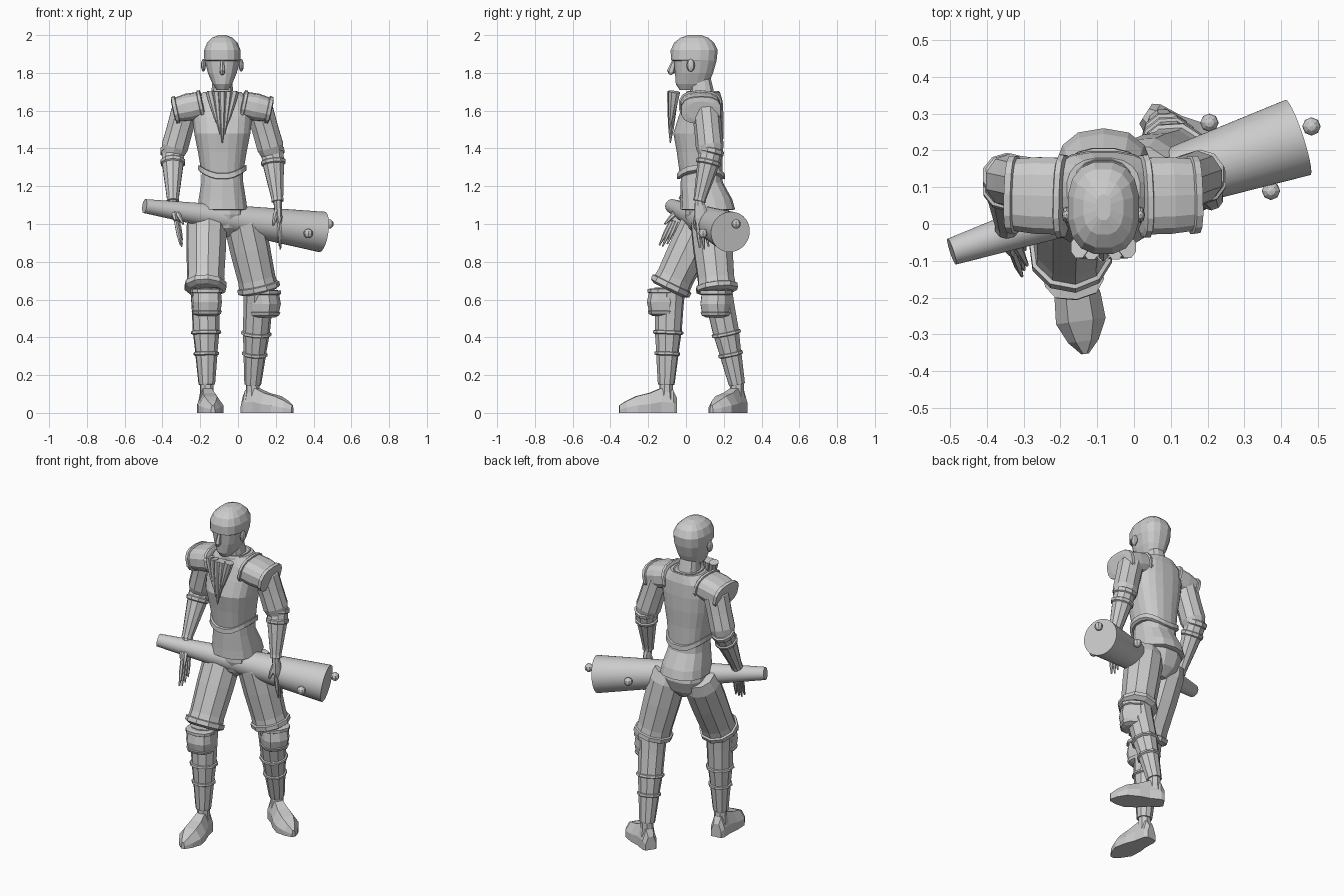
import bpy, bmesh, math
from mathutils import Vector

if "Cube" in bpy.data.objects:
    bpy.data.objects.remove(bpy.data.objects["Cube"])

grey = bpy.data.materials.new("plain_grey")
grey.use_nodes = True
tone = (0.6, 0.6, 0.6, 1)
grey.diffuse_color = tone
grey.node_tree.nodes["Principled BSDF"].inputs["Base Color"].default_value = tone

MID = -.083   # body centre line


def finish(name, bm, smooth=False):
    bmesh.ops.recalc_face_normals(bm, faces=bm.faces)
    mesh = bpy.data.meshes.new(name)
    bm.to_mesh(mesh)
    bm.free()
    mesh.materials.append(grey)
    obj = bpy.data.objects.new(name, mesh)
    bpy.context.collection.objects.link(obj)
    if smooth:
        bpy.ops.object.select_all(action='DESELECT')
        obj.select_set(True)
        bpy.context.view_layer.objects.active = obj
        bpy.ops.object.shade_smooth_by_angle()
    return obj


def skin(name, rings, smooth=False):
    """Join equal rings of points into a closed surface."""
    bm = bmesh.new()
    loops = [[bm.verts.new(p) for p in ring] for ring in rings]
    count = len(loops[0])
    for low, high in zip(loops, loops[1:]):
        for i in range(count):
            j = (i + 1) % count
            bm.faces.new((low[i], low[j], high[j], high[i]))
    bm.faces.new(loops[0])
    bm.faces.new(loops[-1])
    return finish(name, bm, smooth)


def oval(count, power):
    """Unit oval, boxier as power drops below one."""
    points = []
    for i in range(count):
        a = math.tau * (i + .5) / count
        c, s = math.cos(a), math.sin(a)
        points.append((math.copysign(abs(c) ** power, c), math.copysign(abs(s) ** power, s)))
    return points


def stack(name, sections, count=16, power=.8):
    """Level rings: height, front y, back y, half width."""
    rings = []
    for z, front, back, half in sections:
        middle, depth = (front + back) / 2, (back - front) / 2
        rings.append([Vector((MID + half * c, middle + depth * s, z)) for c, s in oval(count, power)])
    return skin(name, rings)


def limb(name, start, end, profile, count=10, side=(1, 0, 0), power=1, smooth=False):
    """Rings along an axis: position, radius along side, other radius."""
    start, end = Vector(start), Vector(end)
    axis = (end - start).normalized()
    u = Vector(side)
    u = (u - axis * u.dot(axis)).normalized()
    v = axis.cross(u)
    rings = [[start.lerp(end, t) + u * ru * c + v * rv * s for c, s in oval(count, power)]
             for t, ru, rv in profile]
    return skin(name, rings, smooth)


def round_profile(*pairs):
    return [(t, r, r) for t, r in pairs]


def ball(name, centre, size, detail=8):
    bm = bmesh.new()
    bmesh.ops.create_uvsphere(bm, u_segments=detail, v_segments=detail - 2, radius=1)
    for v in bm.verts:
        v.co = Vector(centre) + Vector(a * b for a, b in zip(v.co, size))
    return finish(name, bm)


# Head, with the face set back under the brow
stack("head", [(1.71, -.035, .06, .03), (1.74, -.055, .12, .052), (1.80, -.06, .145, .078),
               (1.862, -.065, .163, .094), (1.868, -.082, .164, .097), (1.92, -.083, .17, .098),
               (1.96, -.065, .15, .082), (1.986, -.03, .12, .055), (2, .01, .08, .02)])
limb("nose", (MID, -.06, 1.868), (MID, -.085, 1.79), [(0, .008, .012), (.8, .016, .022), (1, .008, .005)], 6)
for sign in (-1, 1):
    ball("ear", (MID + sign * .1, .025, 1.84), (.013, .022, .034), 8)
stack("neck", [(1.64, .02, .16, .08), (1.70, .02, .15, .06), (1.78, .02, .13, .05)], 12)
stack("collar", [(1.66, 0, .185, .11), (1.695, 0, .18, .085), (1.705, .005, .175, .08), (1.69, .02, .16, .06)])

# Beard of pointed locks
for k in range(-2, 3):
    x = MID + k * .033
    limb("beard_lock", (x, -.07 + abs(k) * .004, 1.70), (MID + k * .012, -.083, 1.43 + abs(k) * .045),
         [(0, .025, .033), (.35, .021, .026), (.75, .012, .015), (1, .003, .003)], 8)

# Breastplate with a hem that dips in the middle
plate = stack("breastplate", [(1.285, -.035, .195, .118), (1.287, -.05, .208, .13), (1.315, -.048, .206, .128),
                              (1.318, -.035, .195, .118), (1.38, -.05, .195, .13), (1.48, -.068, .2, .15),
                              (1.57, -.04, .2, .16), (1.65, -.01, .195, .155), (1.70, .01, .18, .1)], 20)
for v in plate.data.vertices:
    if v.co.z < 1.32:
        v.co.z -= .05 * max(0, 1 - ((v.co.x - MID) / .13) ** 2)
stack("tunic", [(1.075, -.02, .25, .125), (1.078, -.03, .26, .135), (1.13, -.028, .245, .128),
                (1.22, -.028, .195, .113), (1.33, -.025, .185, .108)], 14)
stack("pelvis", [(.93, .06, .16, .03), (.98, .01, .21, .1), (1.05, -.01, .235, .125), (1.12, -.005, .22, .115)], 12)


def leg(prefix, hip, knee, ankle, facing):
    hip, knee, ankle = Vector(hip), Vector(knee), Vector(ankle)
    facing = Vector(facing).normalized()
    side = facing.cross(Vector((0, 0, 1)))
    limb(prefix + "_trouser_leg", hip, knee,
         round_profile((-.05, .09), (.1, .108), (.45, .107), (.85, .1), (.93, .103), (.94, .114), (1, .114), (1.03, .09)),
         10, side)
    # Greave in overlapping plates
    limb(prefix + "_greave", knee, ankle,
         round_profile((0, .082), (.2, .076), (.44, .072), (.445, .08), (.47, .082), (.48, .07),
                       (.66, .06), (.665, .068), (.69, .069), (.7, .059), (.97, .046), (1, .044)), 10, side)
    limb(prefix + "_ankle", ankle, ankle - Vector((0, 0, .08)), round_profile((-.3, .036), (.5, .037), (1, .045)), 8, side)
    # Knee guard with raised rims
    guard = knee.lerp(ankle, .15) + facing * .04
    limb(prefix + "_knee_guard", guard + Vector((0, 0, .075)), guard - Vector((0, 0, .07)),
         [(0, .07, .055), (.02, .084, .078), (.14, .084, .078), (.17, .076, .07), (.5, .08, .08),
          (.8, .074, .07), (.82, .08, .076), (.93, .074, .07), (1, .05, .05)], 10, side, .75)
    # Foot: distance, half width, height
    rings = []
    for s, w, h in [(-.055, .032, .08), (-.035, .043, .12), (.03, .048, .13), (.09, .063, .105),
                    (.16, .068, .088), (.215, .042, .062), (.25, .01, .04)]:
        base = Vector((ankle.x, ankle.y, 0)) + facing * s
        rings.append([base + side * w * a + Vector((0, 0, h * b))
                      for a, b in [(-1, 0), (1, 0), (1, .45), (.5, 1), (-.5, 1), (-1, .45)]])
    skin(prefix + "_foot", rings)


leg("right", (-.165, .1, 1.04), (-.172, -.085, .66), (-.165, -.105, .15), (.13, -1, 0))
leg("left", (.025, .125, 1.04), (.112, .165, .65), (.078, .27, .15), (.84, -.54, 0))


def arm(prefix, sign, shoulder, elbow, wrist, tip):
    shoulder, elbow, wrist, tip = map(Vector, (shoulder, elbow, wrist, tip))
    # Shoulder plate with rims
    inner = Vector((MID + sign * .1, .075, 1.635))
    outer = Vector((MID + sign * .26, .08, 1.60))
    limb(prefix + "_shoulder_plate", inner, outer,
         [(0, .1, .06), (.03, .113, .076), (.12, .115, .078), (.14, .106, .07), (.5, .106, .074),
          (.84, .1, .066), (.86, .108, .075), (.97, .106, .073), (1, .07, .05)], 14, (0, 1, 0), .75)
    limb(prefix + "_sleeve", shoulder, elbow,
         round_profile((-.05, .055), (.1, .075), (.5, .073), (.85, .074), (.95, .066), (1.05, .058)), 10)
    # Bracer with elbow bands
    limb(prefix + "_bracer", elbow, wrist,
         round_profile((-.12, .06), (-.1, .068), (-.02, .068), (0, .061), (.13, .061), (.15, .068),
                       (.21, .066), (.23, .058), (.6, .045), (.93, .033), (1, .034)), 10)
    # Hand and fingers, spread front to back
    spread = Vector((-sign * .15, 1, .35))
    knuckle = wrist.lerp(tip, .45)
    limb(prefix + "_palm", wrist, knuckle,
         [(-.1, .022, .022), (.2, .03, .022), (.75, .042, .02), (1, .038, .014)], 8, spread)
    for k in range(4):
        shift = spread.normalized() * (k - 1.5) * .019
        reach = 1 - .06 * abs(k - 1.3)
        limb(prefix + "_finger", knuckle + shift, wrist.lerp(tip, reach) + shift * 1.3,
             round_profile((-.1, .011), (.5, .011), (1, .004)), 6)
    root = wrist.lerp(tip, .1)
    limb(prefix + "_thumb", root, wrist.lerp(tip, .5) + Vector((-sign * .03, -.05, 0)),
         round_profile((0, .016), (.6, .013), (1, .005)), 6)


arm("right", -1, (-.275, .105, 1.62), (-.345, .12, 1.37), (-.345, -.01, 1.12), (-.295, -.115, .88))
arm("left", 1, (.11, .105, 1.62), (.182, .13, 1.37), (.21, .07, 1.12), (.222, .11, .865))

# Studded club
limb("club", (-.495, -.075, 1.095), (.445, .235, .958), round_profile((0, .037), (1, .108)), 32, (0, 0, 1), 1, True)
for centre in [(.205, .275, .99), (.482, .265, 1), (.372, .09, .95)]:
    ball("stud", centre, (.025, .025, .025))
